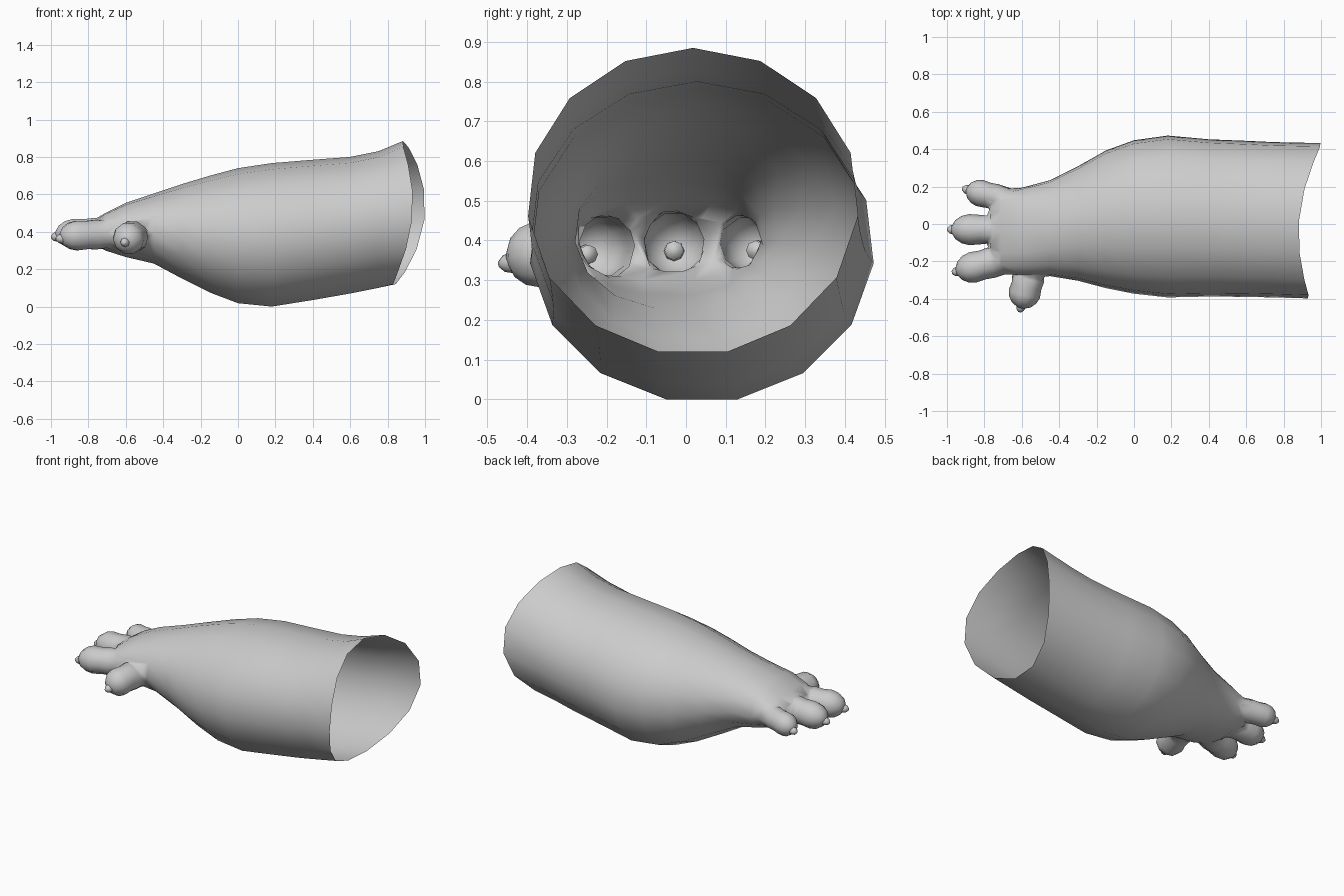
import bpy, bmesh, math
from mathutils import Vector

old = bpy.data.objects.get("Cube")
if old:
    bpy.data.objects.remove(old, do_unlink=True)

skin = bpy.data.materials.new("plain grey skin")
skin.use_nodes = True
grey = (0.6, 0.6, 0.6, 1)
skin.diffuse_color = grey
skin.node_tree.nodes["Principled BSDF"].inputs["Base Color"].default_value = grey


def loft(name, rings):
    """Closed skin through rings of points."""
    bm = bmesh.new()
    loops = [[bm.verts.new(p) for p in ring] for ring in rings]
    n = len(loops[0])
    for a, b in zip(loops, loops[1:]):
        for i in range(n):
            bm.faces.new((a[i], a[(i + 1) % n], b[(i + 1) % n], b[i]))
    bm.faces.new(loops[0])
    bm.faces.new(loops[-1])
    bmesh.ops.recalc_face_normals(bm, faces=bm.faces)
    me = bpy.data.meshes.new(name)
    bm.to_mesh(me)
    bm.free()
    me.materials.append(skin)
    me.polygons.foreach_set("use_smooth", [True] * len(me.polygons))
    ob = bpy.data.objects.new(name, me)
    bpy.context.collection.objects.link(ob)
    return ob


def spin(name, start, end, profile, sides):
    """Round part along an axis; profile holds (fraction along, radius)."""
    start, end = Vector(start), Vector(end)
    axis = end - start
    u = axis.cross(Vector((0, 0, 1))).normalized()
    v = u.cross(axis).normalized()
    angles = [2 * math.pi * i / sides for i in range(sides)]
    return loft(name, [[start + axis * t + (u * math.cos(a) + v * math.sin(a)) * r
                        for a in angles] for t, r in profile])


# Arm: x, y range, z range, roundness power
stations = [
    (-0.77, -0.20, 0.12, 0.34, 0.46, 0.75),
    (-0.71, -0.26, 0.17, 0.30, 0.50, 0.75),
    (-0.60, -0.28, 0.195, 0.265, 0.555, 0.85),
    (-0.45, -0.28, 0.235, 0.23, 0.605, 0.95),
    (-0.30, -0.305, 0.31, 0.15, 0.655, 1),
    (-0.15, -0.345, 0.395, 0.075, 0.70, 1),
    (0.0, -0.375, 0.45, 0.018, 0.74, 1),
    (0.18, -0.395, 0.475, 0.0, 0.767, 1),
    (0.40, -0.39, 0.455, 0.035, 0.785, 1),
    (0.60, -0.392, 0.447, 0.07, 0.80, 1),
    (0.75, -0.395, 0.44, 0.10, 0.83, 1),
    (None, -0.40, 0.435, 0.12, 0.885, 1),
]
SIDES = 15


def arm_ring(x, y0, y1, z0, z1, power):
    ring = []
    for i in range(SIDES):
        a = math.pi / 2 + 2 * math.pi * i / SIDES
        c, s = math.cos(a), math.sin(a)
        if s < 0:
            s = max(-1, s / math.cos(math.pi / SIDES))
        # The cuff edge sweeps further out at the sides
        px = 0.857 + 0.025 * s + 0.11 * c * c + 0.033 * c if x is None else x
        c = math.copysign(abs(c) ** power, c)
        s = math.copysign(abs(s) ** power, s)
        ring.append((px, (y0 + y1) / 2 + c * (y1 - y0) / 2,
                     (z0 + z1) / 2 + s * (z1 - z0) / 2))
    return ring


arm = loft("arm", [arm_ring(*s) for s in stations])

# Stubby fingers, each with a small claw
fingers = {
    "back_finger": ((-0.66, 0.12, 0.40), (-0.895, 0.185, 0.385), 0.072),
    "middle_finger": ((-0.66, -0.03, 0.40), (-0.975, -0.03, 0.385), 0.083),
    "front_finger": ((-0.66, -0.18, 0.39), (-0.95, -0.255, 0.375), 0.083),
    "thumb": ((-0.54, -0.20, 0.385), (-0.606, -0.448, 0.355), 0.086),
}
shape = [(0, 0.9), (0.35, 1), (0.52, 0.95), (0.7, 1), (0.83, 0.88), (0.94, 0.6), (1, 0.22)]
claw_shape = [(0, 0.024), (0.5, 0.026), (0.8, 0.021), (1, 0.008)]

for name, (start, end, radius) in fingers.items():
    finger = spin(name, start, end, [(t, r * radius) for t, r in shape], 10)
    union = arm.modifiers.new(name, 'BOOLEAN')
    union.operation = 'UNION'
    union.solver = 'EXACT'
    union.object = finger
    d = (Vector(end) - Vector(start)).normalized()
    tip = Vector(end) + Vector((0, 0, -0.012))
    spin(name + "_claw", tip - d * 0.04, tip + d * 0.024, claw_shape, 8)

# Join the fingers into one hollow skin and open the cuff
bpy.context.view_layer.update()
evaluated = arm.evaluated_get(bpy.context.evaluated_depsgraph_get())
bm = bmesh.new()
bm.from_mesh(evaluated.to_mesh())
evaluated.to_mesh_clear()
cuff = [f for f in bm.faces if all(v.co.x > 0.8 for v in f.verts)]
bmesh.ops.delete(bm, geom=cuff, context='FACES')
bmesh.ops.remove_doubles(bm, verts=bm.verts, dist=0.004)

# Soften the webs where fingers meet the palm
web = {v for e in bm.edges if e.is_manifold and e.calc_face_angle_signed(0) < -0.35
       for v in e.verts if v.co.x < -0.4}
for _ in range(3):
    bmesh.ops.smooth_vert(bm, verts=list(web), factor=0.4,
                          use_axis_x=True, use_axis_y=True, use_axis_z=True)
for f in bm.faces:
    f.smooth = True
arm.modifiers.clear()
bm.to_mesh(arm.data)
bm.free()
for name in fingers:
    bpy.data.objects.remove(bpy.data.objects[name], do_unlink=True)
